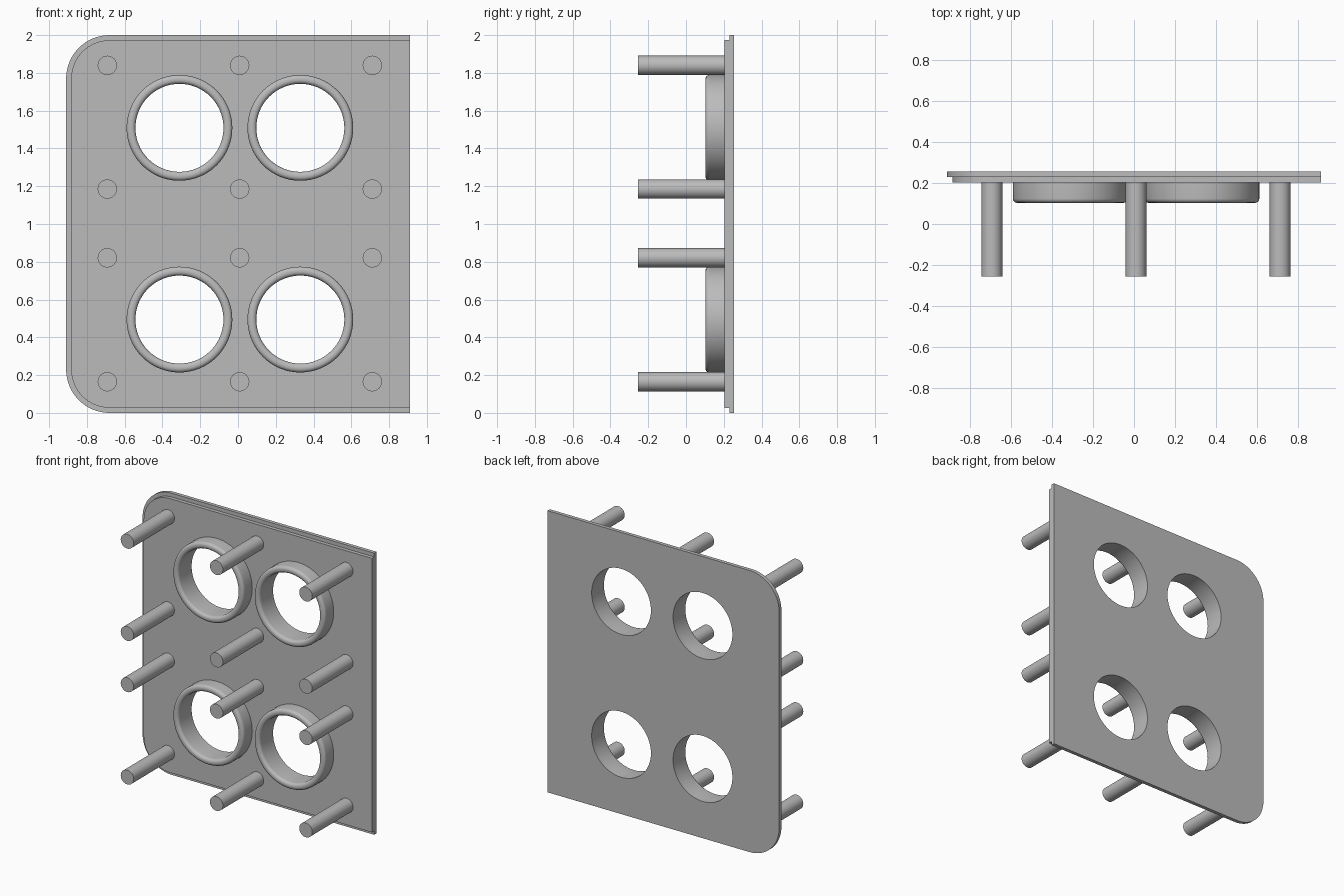
import bpy
import bmesh
from math import cos, sin, pi, radians
from mathutils import Matrix, Vector

cube = bpy.data.objects.get("Cube")
if cube:
    bpy.data.objects.remove(cube, do_unlink=True)

# Overall dimensions
HALF_W, HEIGHT = 0.91, 2.0
PLATE_FRONT, PLATE_STEP, PLATE_BACK = 0.203, 0.229, 0.255
LIP, CORNER = 0.027, 0.23
RING_FRONT, RING_OUTER, RING_INNER, FILLET = 0.103, 0.28, 0.233, 0.021
PEG_R, PEG_FRONT = 0.051, -0.255
SEGMENTS = 64
RING_CENTRES = [(x, z) for z in (0.494, 1.509) for x in (-0.31, 0.33)]
PEG_CENTRES = [(x, z) for z in (0.165, 0.821, 1.185, 1.84)
               for x in (-0.692, 0.009, 0.711)]

grey = bpy.data.materials.new("plain grey")
grey.use_nodes = True
grey.diffuse_color = (0.5, 0.5, 0.5, 1)
grey.node_tree.nodes["Principled BSDF"].inputs["Base Color"].default_value = (0.5, 0.5, 0.5, 1)


def finish(name, bm):
    """Turn a bmesh into a named, smooth-shaded grey object."""
    bmesh.ops.remove_doubles(bm, verts=bm.verts, dist=0.0002)
    bmesh.ops.recalc_face_normals(bm, faces=bm.faces)
    mesh = bpy.data.meshes.new(name)
    bm.to_mesh(mesh)
    bm.free()
    mesh.materials.append(grey)
    obj = bpy.data.objects.new(name, mesh)
    bpy.context.collection.objects.link(obj)
    bpy.ops.object.select_all(action="DESELECT")
    obj.select_set(True)
    bpy.context.view_layer.objects.active = obj
    bpy.ops.object.shade_smooth_by_angle(angle=radians(35))


def arc(cx, cy, r, start, end, steps):
    angles = [start + (end - start) * i / steps for i in range(steps + 1)]
    return [(cx + r * cos(a), cy + r * sin(a)) for a in angles]


def plate(name, inset, y_front, y_back):
    """Sheet with two rounded corners on one side and four round holes."""
    r = CORNER - inset
    left, low, high = -HALF_W + inset, inset, HEIGHT - inset
    outline = [(HALF_W, low), (HALF_W, high)]
    outline += arc(left + r, high - r, r, pi / 2, pi, 16)
    outline += arc(left + r, low + r, r, pi, 1.5 * pi, 16)
    loops = [outline]
    loops += [arc(x, z, RING_INNER, 0, 2 * pi, SEGMENTS)[:-1] for x, z in RING_CENTRES]

    curve = bpy.data.curves.new(name + "_outline", "CURVE")
    curve.dimensions = "2D"
    curve.fill_mode = "BOTH"
    curve.extrude = (y_back - y_front) / 2
    for points in loops:
        spline = curve.splines.new("POLY")
        spline.points.add(len(points) - 1)
        for point, (x, z) in zip(spline.points, points):
            point.co = (x, z, 0, 1)
        spline.use_cyclic_u = True
    helper = bpy.data.objects.new(name + "_outline", curve)
    bpy.context.collection.objects.link(helper)
    graph = bpy.context.evaluated_depsgraph_get()
    mesh = bpy.data.meshes.new_from_object(helper.evaluated_get(graph))
    bm = bmesh.new()
    bm.from_mesh(mesh)
    bpy.data.objects.remove(helper, do_unlink=True)
    bpy.data.meshes.remove(mesh)
    # Stand the sheet upright
    bm.transform(Matrix.Translation((0, (y_front + y_back) / 2, 0))
                 @ Matrix.Rotation(pi / 2, 4, "X"))
    finish(name, bm)


def ring(name, x, z):
    """Collar with a rounded front rim, turned from a profile."""
    profile = [(RING_INNER, PLATE_FRONT)]
    profile += arc(RING_INNER + FILLET, RING_FRONT + FILLET, FILLET, pi, 1.5 * pi, 6)
    profile += arc(RING_OUTER - FILLET, RING_FRONT + FILLET, FILLET, 1.5 * pi, 2 * pi, 6)
    profile += [(RING_OUTER, PLATE_FRONT)]
    bm = bmesh.new()
    verts = [bm.verts.new((x + r, y, z)) for r, y in profile]
    edges = [bm.edges.new(pair) for pair in zip(verts, verts[1:])]
    bmesh.ops.spin(bm, geom=verts + edges, cent=(x, 0, z), axis=(0, 1, 0),
                   angle=2 * pi, steps=SEGMENTS)
    finish(name, bm)


def peg(name, x, z):
    bm = bmesh.new()
    place = Matrix.Translation(Vector((x, (PEG_FRONT + PLATE_FRONT) / 2, z)))
    bmesh.ops.create_cone(bm, cap_ends=True, segments=32, radius1=PEG_R, radius2=PEG_R,
                          depth=PLATE_FRONT - PEG_FRONT,
                          matrix=place @ Matrix.Rotation(pi / 2, 4, "X"))
    finish(name, bm)


# Stepped plate: full-size back sheet, smaller front sheet
plate("back_plate", 0, PLATE_STEP, PLATE_BACK)
plate("front_plate", LIP, PLATE_FRONT, PLATE_STEP)

# Collars around the holes
for i, (x, z) in enumerate(RING_CENTRES, 1):
    ring(f"hole_collar_{i}", x, z)

# Grid of mounting pegs
for i, (x, z) in enumerate(PEG_CENTRES, 1):
    peg(f"peg_{i}", x, z)
